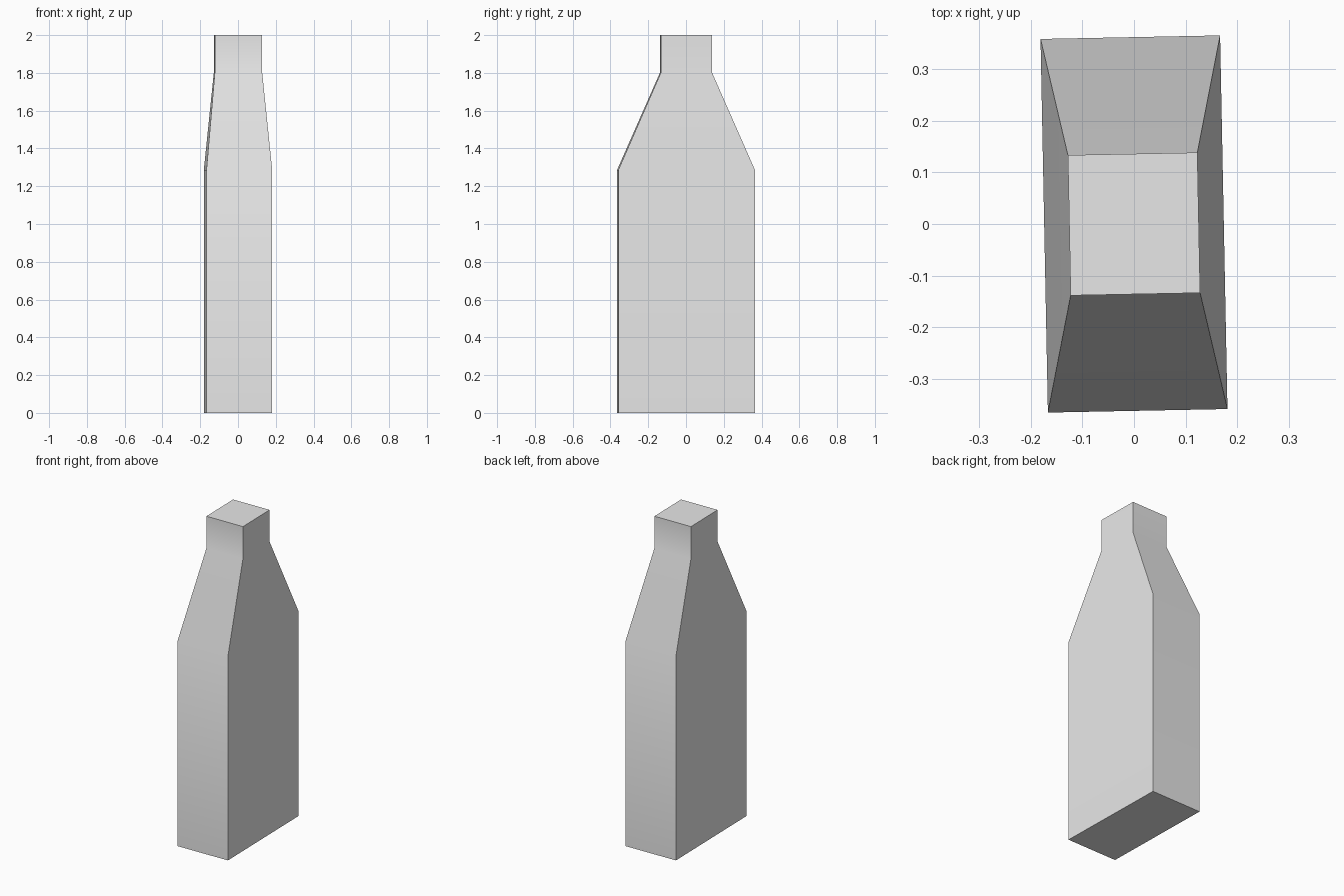
import bpy
import bmesh
import math

# Remove the default cube
cube = bpy.data.objects.get("Cube")
if cube:
    bpy.data.objects.remove(cube, do_unlink=True)

# Single plain material
grey = bpy.data.materials.new("light grey")
grey.use_nodes = True
colour = (0.8, 0.8, 0.8, 1.0)
grey.diffuse_color = colour
grey.node_tree.nodes["Principled BSDF"].inputs["Base Color"].default_value = colour

# Rectangular sections of the bottle: half width, half depth, height
BODY = (0.174, 0.362)
NECK = (0.1255, 0.136)
SECTIONS = [(*BODY, 0.0), (*BODY, 1.285), (*NECK, 1.8), (*NECK, 2.0)]
CORNERS = [(-1, -1), (1, -1), (1, 1), (-1, 1)]

# Loft the sections into one closed body with shoulders and neck
bm = bmesh.new()
rings = [[bm.verts.new((sx * w, sy * d, z)) for sx, sy in CORNERS]
         for w, d, z in SECTIONS]
for low, high in zip(rings, rings[1:]):
    for i in range(4):
        j = (i + 1) % 4
        bm.faces.new((low[i], low[j], high[j], high[i]))
bm.faces.new(rings[0][::-1])
bm.faces.new(rings[-1])
bmesh.ops.recalc_face_normals(bm, faces=bm.faces[:])

mesh = bpy.data.meshes.new("square_bottle")
bm.to_mesh(mesh)
bm.free()
mesh.materials.append(grey)
bottle = bpy.data.objects.new("square_bottle", mesh)
bpy.context.collection.objects.link(bottle)

# Slight turn about the vertical axis
bottle.rotation_euler.z = 0.0197

# Soft shoulders, sharp corners
bpy.ops.object.select_all(action="DESELECT")
bottle.select_set(True)
bpy.context.view_layer.objects.active = bottle
bpy.ops.object.shade_smooth_by_angle(angle=math.radians(30))
